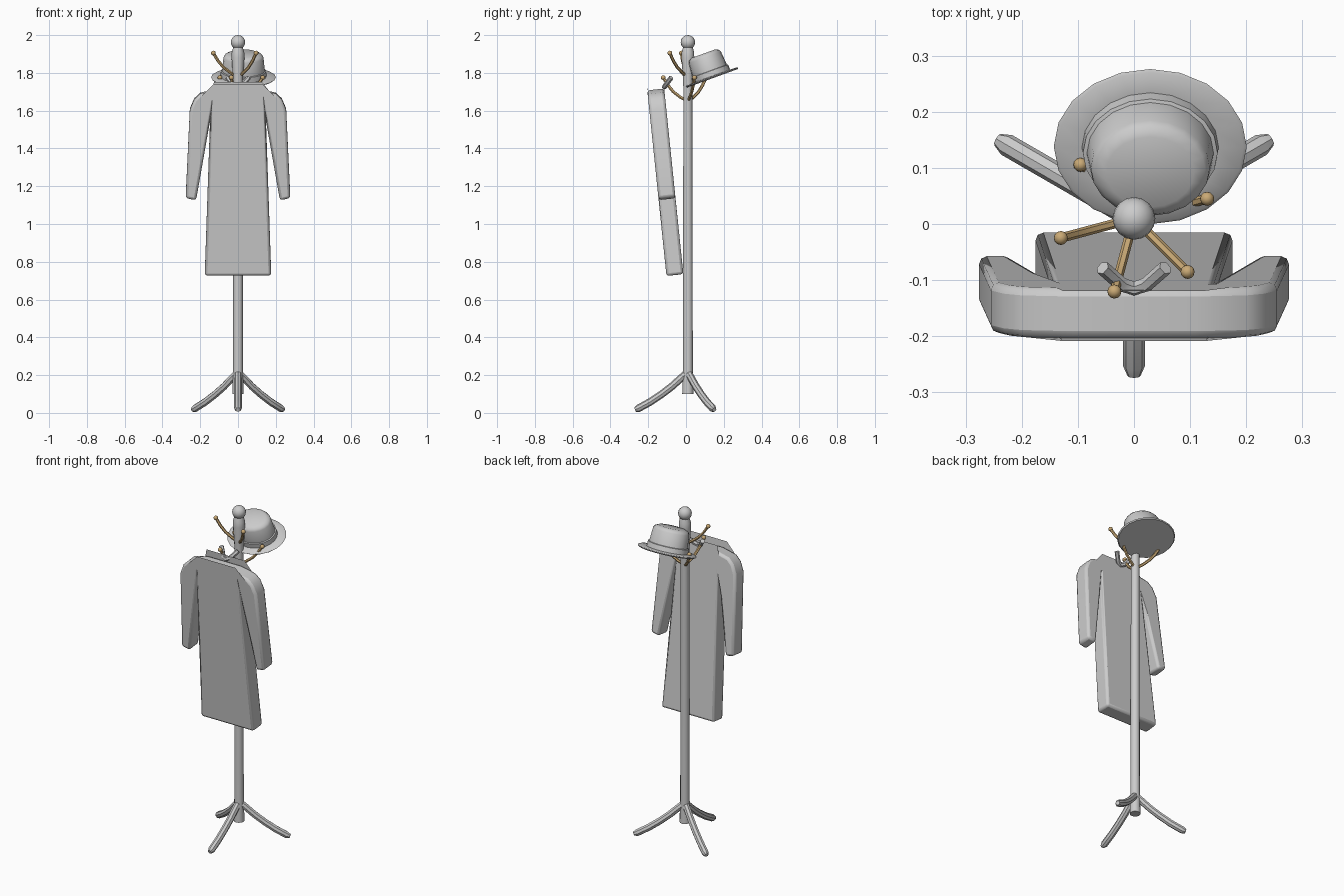
import bpy, bmesh
from math import radians, sin, cos, pi
from mathutils import Vector

cube = bpy.data.objects.get("Cube")
if cube:
    bpy.data.objects.remove(cube, do_unlink=True)


def make_material(name, rgb):
    mat = bpy.data.materials.new(name)
    mat.use_nodes = True
    color = (*rgb, 1)
    mat.diffuse_color = color
    node = next(n for n in mat.node_tree.nodes if n.type == 'BSDF_PRINCIPLED')
    node.inputs["Base Color"].default_value = color
    return mat


GREY = make_material("soft grey", (0.6, 0.6, 0.6))
BRASS = make_material("brass", (0.59, 0.40, 0.18))
AXIS_Y = 0.01  # the stand's centre line


def finish(obj, mat, angle=35):
    obj.data.materials.clear()
    obj.data.materials.append(mat)
    bpy.ops.object.select_all(action='DESELECT')
    obj.select_set(True)
    bpy.context.view_layer.objects.active = obj
    bpy.ops.object.shade_smooth_by_angle(angle=radians(angle))
    return obj


def mesh_object(name, bm):
    bmesh.ops.recalc_face_normals(bm, faces=bm.faces)
    mesh = bpy.data.meshes.new(name)
    bm.to_mesh(mesh)
    bm.free()
    obj = bpy.data.objects.new(name, mesh)
    bpy.context.collection.objects.link(obj)
    return obj


def lathe(name, profile, sides, mat):
    """Spin (radius, height) points around z; both ends are capped."""
    bm = bmesh.new()
    rings = [[bm.verts.new((r * cos(2 * pi * i / sides), r * sin(2 * pi * i / sides), z))
              for i in range(sides)] for r, z in profile]
    for a, b in zip(rings, rings[1:]):
        for i in range(sides):
            j = (i + 1) % sides
            bm.faces.new((a[i], a[j], b[j], b[i]))
    bm.faces.new(rings[0])
    bm.faces.new(rings[-1])
    return finish(mesh_object(name, bm), mat)


def tube(name, points, radius, mat, resolution=1, tip=1.0):
    """Round bar through the points, with optionally narrowed last point."""
    curve = bpy.data.curves.new(name, 'CURVE')
    curve.dimensions = '3D'
    curve.bevel_depth = radius
    curve.bevel_resolution = resolution
    curve.use_fill_caps = True
    spline = curve.splines.new('POLY')
    spline.points.add(len(points) - 1)
    for p, co in zip(spline.points, points):
        p.co = (*co, 1)
    spline.points[-1].radius = tip
    obj = bpy.data.objects.new(name, curve)
    bpy.context.collection.objects.link(obj)
    bpy.ops.object.select_all(action='DESELECT')
    obj.select_set(True)
    bpy.context.view_layer.objects.active = obj
    bpy.ops.object.convert(target='MESH')
    return finish(bpy.context.view_layer.objects.active, mat, 40)


def ball(name, center, radius, mat, segments=12):
    bm = bmesh.new()
    bmesh.ops.create_uvsphere(bm, u_segments=segments, v_segments=segments // 2 + 2,
                              radius=radius)
    obj = mesh_object(name, bm)
    obj.location = center
    return finish(obj, mat, 60)


def radial(profile, degrees):
    """Turn (reach, height) points into a path leaving the centre line."""
    a = radians(degrees)
    return [Vector((r * cos(a), AXIS_Y + r * sin(a), z)) for r, z in profile]


# Pole with a swollen head and a round knob
pole = lathe("pole", [(0.03, 0.1), (0.026, 0.24), (0.024, 1.72), (0.027, 1.78), (0.034, 1.88),
                      (0.033, 1.91), (0.024, 1.94), (0.02, 1.955)], 12, GREY)
pole.location.y = AXIS_Y
ball("knob", (0, AXIS_Y, 1.962), 0.038, GREY, 16)

# Three splayed legs
leg_profile = [(0, 0.215), (0.035, 0.185), (0.085, 0.14), (0.14, 0.098),
               (0.2, 0.058), (0.262, 0.024), (0.28, 0.017)]
for side, angle in (("front", -90), ("left", 30), ("right", 150)):
    tube(side + "_leg", radial(leg_profile, angle), 0.02, GREY, 2, 0.6)

# Two tiers of curved hooks with ball ends
hook_profile = [(0, 0), (0.04, 0.02), (0.08, 0.05), (0.11, 0.085), (0.135, 0.125)]
for tier, base, start in (("upper", 1.78, 75), ("lower", 1.65, 15)):
    for n in range(3):
        path = radial([(r, base + z) for r, z in hook_profile], start + 120 * n)
        label = f"{tier}_hook_{n + 1}"
        tube(label, path, 0.0085, BRASS)
        ball(label + "_ball", path[-1], 0.0125, BRASS)

# Coat: half outline mirrored, extruded into a slab and rounded
half = [(0.11, 1.715), (0.2, 1.695), (0.232, 1.665), (0.255, 1.61), (0.277, 1.14),
        (0.222, 1.128), (0.148, 1.55), (0.176, 0.727)]
outline = half + [(-x, z) for x, z in reversed(half)]
MIDDLE, DEPTH = 1.217, 0.09
bm = bmesh.new()
front = bm.faces.new([bm.verts.new((x, -DEPTH / 2, z - MIDDLE)) for x, z in outline])
grown = bmesh.ops.extrude_face_region(bm, geom=[front])
bmesh.ops.translate(bm, vec=(0, DEPTH, 0),
                    verts=[g for g in grown["geom"] if isinstance(g, bmesh.types.BMVert)])
coat = mesh_object("coat", bm)
coat.location = (0, -0.109, MIDDLE)
coat.rotation_euler.x = radians(5.9)
bevel = coat.modifiers.new("rounded_edges", 'BEVEL')
bevel.width = 0.014
bevel.segments = 2
bevel.limit_method = 'ANGLE'
bevel.angle_limit = radians(50)
finish(coat, GREY, 40)

# Collar standing at the neck of the coat
tube("collar", [(-0.056, -0.078, 1.775), (-0.022, -0.108, 1.735), (0, -0.115, 1.725),
                (0.022, -0.108, 1.735), (0.056, -0.078, 1.775)], 0.013, GREY)

# Oval hat hung at a tilt: brim, band and crown
hat = lathe("hat", [(0.166, -0.006), (0.172, 0), (0.166, 0.004), (0.122, 0.006),
                    (0.12, 0.034), (0.113, 0.036), (0.106, 0.112), (0.098, 0.124),
                    (0.078, 0.133)], 20, GREY)
hat.location = (0.029, 0.138, 1.777)
hat.rotation_euler.x = radians(20)
hat.scale.y = 0.855
